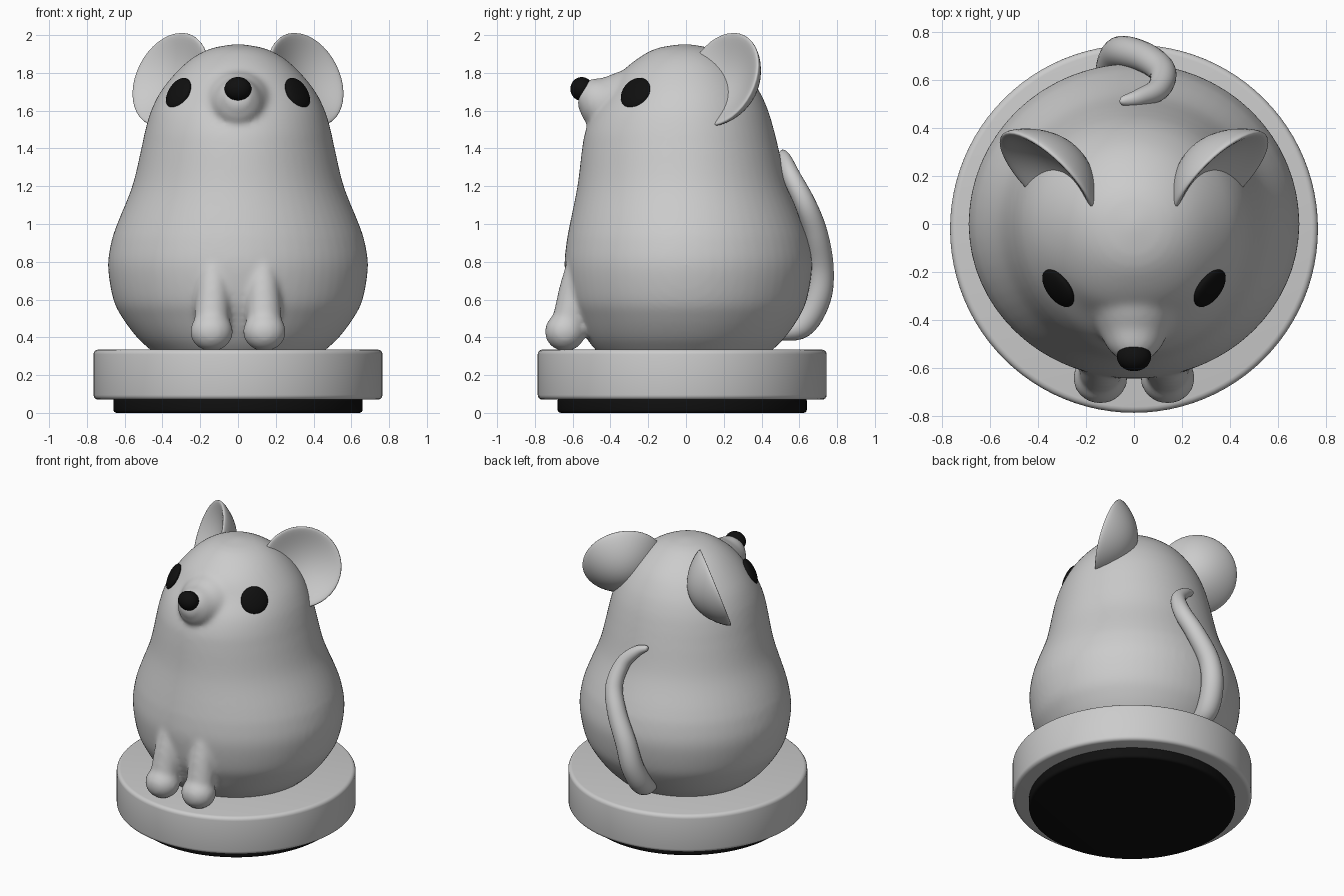
import bpy, bmesh, math
from mathutils import Vector, Matrix

if "Cube" in bpy.data.objects:
    bpy.data.objects.remove(bpy.data.objects["Cube"])

black = bpy.data.materials.new("black")
black.diffuse_color = (0.005, 0.005, 0.005, 1)
black.use_nodes = True
black.node_tree.nodes["Principled BSDF"].inputs["Base Color"].default_value = black.diffuse_color


def add(name, bm, mat=None):
    bmesh.ops.recalc_face_normals(bm, faces=bm.faces)
    for f in bm.faces:
        f.smooth = True
    me = bpy.data.meshes.new(name)
    bm.to_mesh(me)
    bm.free()
    ob = bpy.data.objects.new(name, me)
    bpy.context.collection.objects.link(ob)
    if mat:
        me.materials.append(mat)
    return ob


def spline(pts, n=6):
    """Catmull-Rom samples through tuples of any length."""
    p = [pts[0]] + list(pts) + [pts[-1]]
    out = []
    for i in range(1, len(p) - 2):
        for k in range(n):
            t = k / n
            out.append([0.5 * (2 * b + (c - a) * t + (2 * a - 5 * b + 4 * c - d) * t * t
                               + (3 * b - a - 3 * c + d) * t ** 3)
                        for a, b, c, d in zip(*p[i - 1:i + 3])])
    return out + [list(pts[-1])]


def loft(name, rings):
    bm = bmesh.new()
    rows = [[bm.verts.new(v) for v in r] for r in rings]
    n = len(rows[0])
    for a, b in zip(rows, rows[1:]):
        for i in range(n):
            bm.faces.new((a[i], a[(i + 1) % n], b[(i + 1) % n], b[i]))
    bm.faces.new(rows[0])
    bm.faces.new(rows[-1])
    return add(name, bm)


def tube(name, pts, n=24):
    """Round tapered tube through (x, y, z, radius) points."""
    s = spline(pts)
    c = [Vector(q[:3]) for q in s]
    u, rings = None, []
    for i, q in enumerate(s):
        t = (c[min(i + 1, len(c) - 1)] - c[max(i - 1, 0)]).normalized()
        u = t.orthogonal() if u is None else u - t * u.dot(t)
        u.normalize()
        v = t.cross(u)
        rings.append([c[i] + q[3] * (u * math.cos(a) + v * math.sin(a))
                      for a in (2 * math.pi * k / n for k in range(n))])
    return loft(name, rings)


def ellipsoid(name, loc, radii, normal=(0, 0, 1), mat=None, cup=0):
    """Ellipsoid whose local z follows normal; cup bends the rim forward."""
    bm = bmesh.new()
    bmesh.ops.create_uvsphere(bm, u_segments=40, v_segments=24, radius=1)
    for v in bm.verts:
        r2 = v.co.x ** 2 + v.co.y ** 2
        v.co = Vector((v.co.x * radii[0], v.co.y * radii[1],
                       v.co.z * radii[2] + cup * (r2 - 1)))
    rot = Vector(normal).to_track_quat('Z', 'Y').to_matrix().to_4x4()
    bm.transform(Matrix.Translation(loc) @ rot)
    return add(name, bm, mat)


def disc(name, r, z0, z1, bevel, mat=None):
    bm = bmesh.new()
    bmesh.ops.create_cone(bm, cap_ends=True, segments=96, radius1=r, radius2=r, depth=z1 - z0)
    rims = [e for e in bm.edges if abs(e.verts[0].co.z - e.verts[1].co.z) < 1e-4]
    bmesh.ops.bevel(bm, geom=rims, offset=bevel, segments=4, profile=0.5, affect='EDGES')
    bm.transform(Matrix.Translation((0, -0.02, (z0 + z1) / 2)))
    ob = add(name, bm, mat)
    bpy.context.view_layer.objects.active = ob
    ob.select_set(True)
    bpy.ops.object.shade_smooth_by_angle(angle=math.radians(35))
    ob.select_set(False)


# Round base and dark pad below
disc("base", 0.765, 0.07, 0.335, 0.025)
disc("bottom_pad", 0.66, 0.0, 0.08, 0.018, black)

# Body: height, half width, front depth, back depth
profile = [(0.28, 0.40, 0.42, 0.40), (0.335, 0.465, 0.48, 0.46), (0.40, 0.535, 0.53, 0.525),
           (0.50, 0.61, 0.58, 0.595), (0.60, 0.66, 0.62, 0.64), (0.77, 0.688, 0.643, 0.668),
           (0.90, 0.672, 0.633, 0.652), (1.0, 0.64, 0.615, 0.62), (1.2, 0.56, 0.575, 0.54),
           (1.4, 0.512, 0.55, 0.49), (1.5, 0.49, 0.53, 0.465), (1.6, 0.46, 0.485, 0.435),
           (1.7, 0.41, 0.41, 0.39), (1.8, 0.33, 0.345, 0.32), (1.88, 0.24, 0.25, 0.225),
           (1.93, 0.14, 0.155, 0.13), (1.952, 0.02, 0.03, 0.02)]
rings = []
for z, w, f, b in spline(profile):
    ring = []
    for k in range(64):
        a = 2 * math.pi * k / 64
        s = math.sin(a)
        ring.append((w * math.cos(a), s * (b if s > 0 else f), z))
    rings.append(ring)
body = loft("body", rings)

# Snout and front legs, fused into the body
parts = [body, tube("snout", [(0, -0.2, 1.60, 0.25), (0, -0.35, 1.625, 0.195),
                              (0, -0.45, 1.645, 0.145), (0, -0.52, 1.67, 0.105),
                              (0, -0.565, 1.68, 0.06)])]
for s in (-1, 1):
    parts.append(tube("leg", [(s * 0.13, -0.55, 0.86, 0.06), (s * 0.132, -0.58, 0.68, 0.085),
                              (s * 0.137, -0.605, 0.54, 0.092), (s * 0.14, -0.63, 0.43, 0.09)]))
    parts.append(ellipsoid("foot", (s * 0.14, -0.64, 0.43), (0.114, 0.108, 0.104)))
for p in parts:
    p.select_set(True)
bpy.context.view_layer.objects.active = body
bpy.ops.object.join()
body.select_set(False)
rm = body.modifiers.new("fuse", 'REMESH')
rm.mode = 'VOXEL'
rm.voxel_size = 0.016
rm.use_smooth_shade = True
sm = body.modifiers.new("soften", 'SMOOTH')
sm.factor = 0.5
sm.iterations = 10

# Cupped ears and eyes on both sides, nose in the middle
for s, side in ((-1, "left"), (1, "right")):
    ellipsoid(side + "_ear", (s * 0.36, 0.19, 1.765), (0.262, 0.262, 0.055),
              (s * 0.66, -0.67, 0.34), cup=0.12)
    ellipsoid(side + "_eye", (s * 0.315, -0.267, 1.692), (0.09, 0.09, 0.03),
              (s * 0.72, -0.53, 0.45), black)
ellipsoid("nose", (0, -0.552, 1.715), (0.071, 0.06, 0.063), mat=black)

# Curled tail up the back
tube("tail", [(-0.08, 0.48, 0.43, 0.045), (-0.09, 0.61, 0.465, 0.07), (-0.07, 0.695, 0.61, 0.073),
              (-0.03, 0.713, 0.78, 0.068), (0.06, 0.685, 0.96, 0.062), (0.12, 0.63, 1.11, 0.056),
              (0.10, 0.56, 1.25, 0.048), (0.02, 0.525, 1.34, 0.036), (-0.045, 0.512, 1.375, 0.02),
              (-0.06, 0.51, 1.38, 0.004)])
